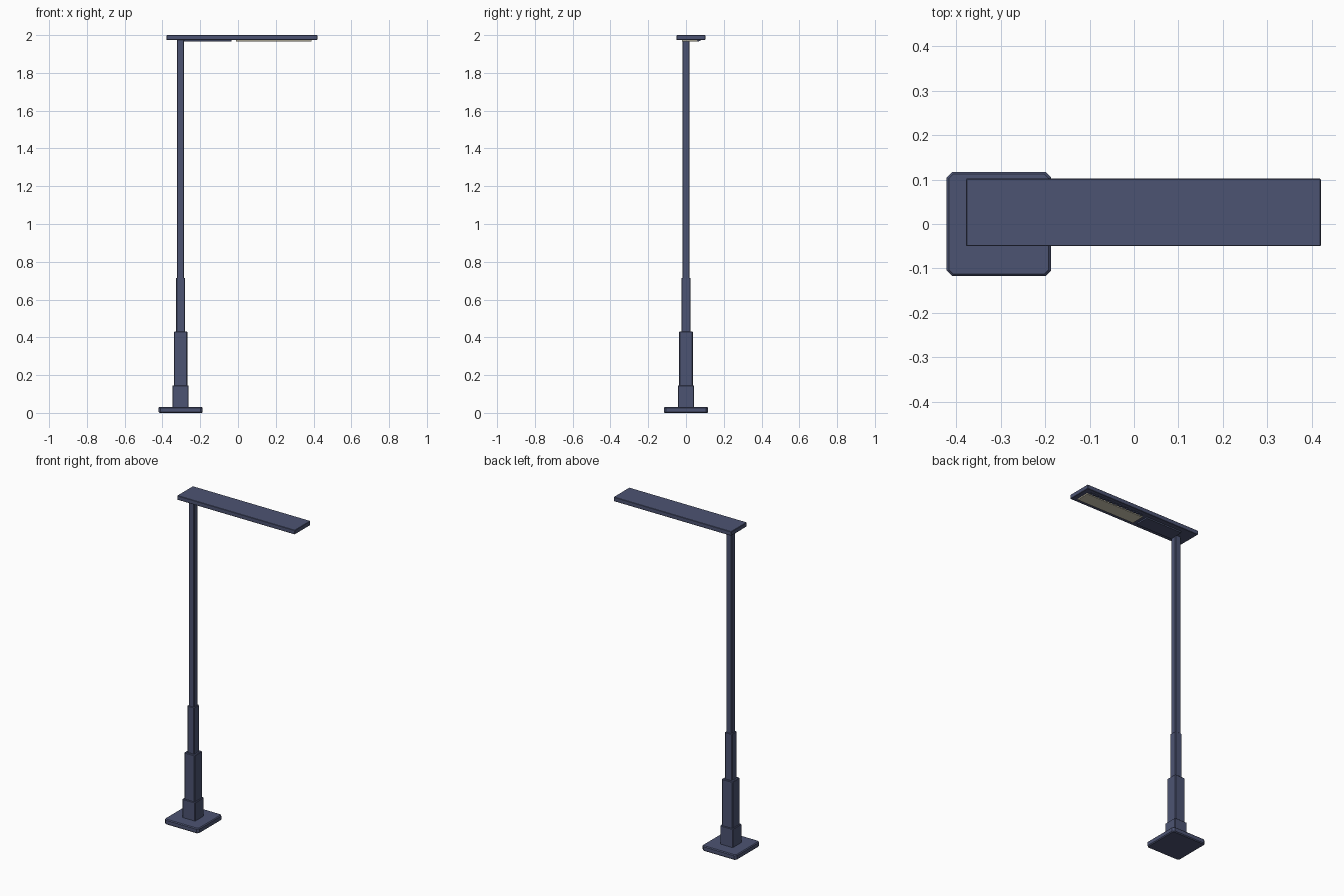
import bpy, bmesh

cube = bpy.data.objects.get("Cube")
if cube:
    bpy.data.objects.remove(cube, do_unlink=True)


def material(name, color):
    m = bpy.data.materials.new(name)
    m.use_nodes = True
    m.diffuse_color = color
    m.node_tree.nodes["Principled BSDF"].inputs["Base Color"].default_value = color
    return m


navy = material("slate blue paint", (0.073, 0.088, 0.17, 1))
cream = material("warm white lens", (0.64, 0.6, 0.47, 1))


def block(name, lo, hi, mat, corner=0.0, rim=0.0):
    """Box between two corners; chamfers upright edges, then the top and bottom rims."""
    bm = bmesh.new()
    bmesh.ops.create_cube(bm, size=1)
    for v in bm.verts:
        v.co = [(a + b) / 2 + c * (b - a) for a, b, c in zip(lo, hi, v.co)]
    if corner:
        upright = [e for e in bm.edges if abs(e.verts[0].co.z - e.verts[1].co.z) > 1e-5]
        bmesh.ops.bevel(bm, geom=upright, offset=corner, segments=1, affect='EDGES')
    if rim:
        flat = [e for e in bm.edges if abs(e.verts[0].co.z - e.verts[1].co.z) < 1e-5]
        bmesh.ops.bevel(bm, geom=flat, offset=rim, segments=1, affect='EDGES')
    bmesh.ops.recalc_face_normals(bm, faces=bm.faces)
    mesh = bpy.data.meshes.new(name)
    bm.to_mesh(mesh)
    bm.free()
    mesh.materials.append(mat)
    obj = bpy.data.objects.new(name, mesh)
    bpy.context.collection.objects.link(obj)
    return obj


POLE_X = -0.304


def column(name, half, z0, z1, corner, rim=0.0):
    return block(name, (POLE_X - half, -half, z0), (POLE_X + half, half, z1), navy, corner, rim)


# Base plate and stepped square post
column("base_plate", 0.117, 0, 0.032, 0.012, 0.005)
column("lower_collar", 0.043, 0.03, 0.145, 0.003, 0.002)
column("lower_post", 0.036, 0.14, 0.43, 0.004, 0.003)
column("middle_post", 0.024, 0.42, 0.715, 0.004, 0.002)
column("upper_post", 0.019, 0.7, 1.975, 0.004)

# Flat lamp arm
block("lamp_arm", (-0.378, -0.05, 1.974), (0.42, 0.102, 2), navy, 0.002, 0.002)

# Shallow driver cover beside the post, and the lens under the outer half
block("driver_cover", (-0.285, -0.02, 1.966), (-0.035, 0.07, 1.975), navy, 0.003)
block("lamp_lens", (-0.01, -0.022, 1.967), (0.39, 0.062, 1.975), cream)

# Row of small cooling fins along the back of the lens
FINS = 16
for i in range(FINS):
    x = 0.39 * (i + 0.5) / FINS
    block(f"cooling_fin_{i + 1}", (x - 0.006, 0.066, 1.968), (x + 0.006, 0.078, 1.975), navy)
